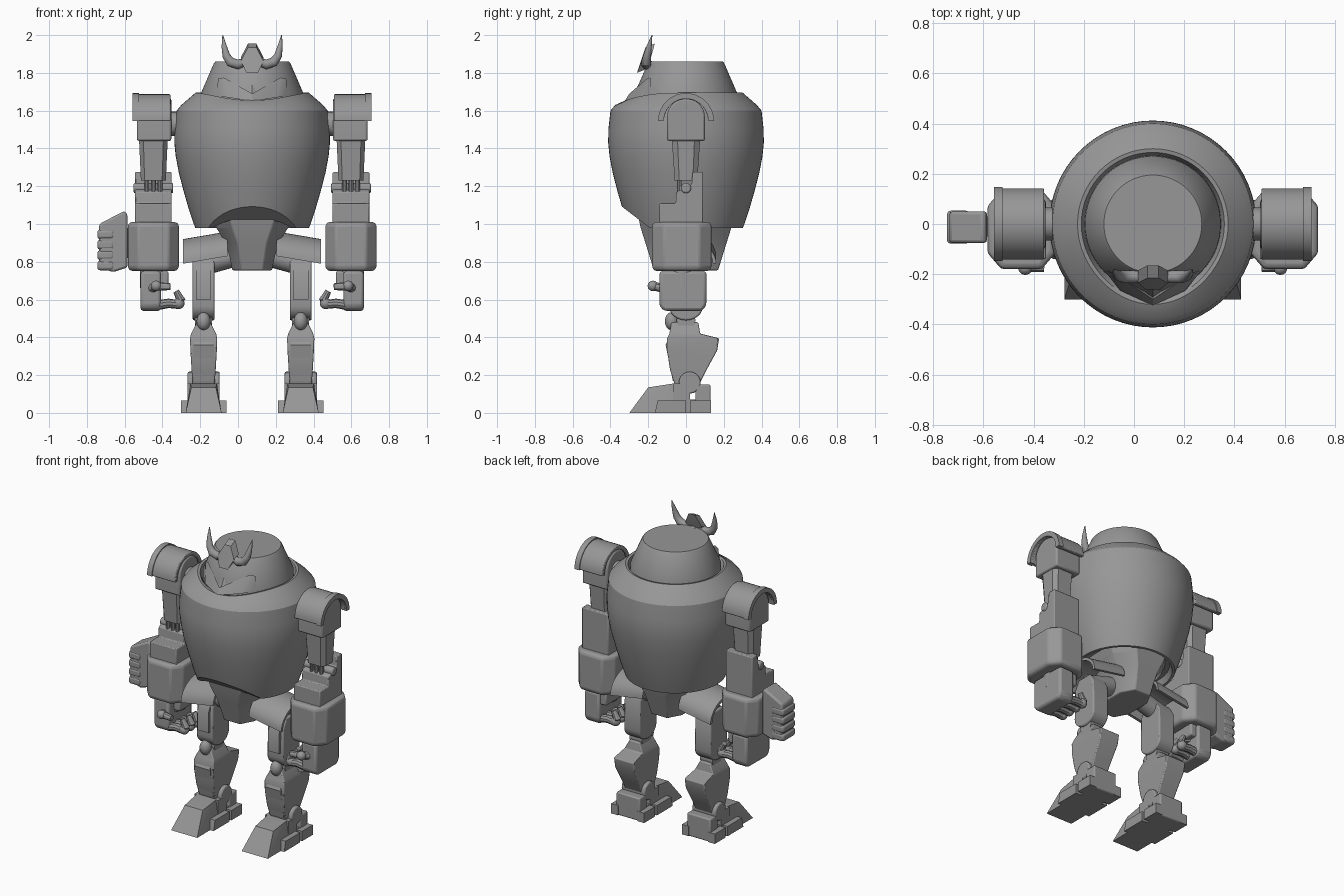
import bpy, bmesh, math
from mathutils import Vector

if "Cube" in bpy.data.objects:
    bpy.data.objects.remove(bpy.data.objects["Cube"])

C = 0.075          # body axis in x
grey = bpy.data.materials.new("metal grey")
grey.diffuse_color = (0.31, 0.31, 0.31, 1)
grey.use_nodes = True
grey.node_tree.nodes["Principled BSDF"].inputs["Base Color"].default_value = grey.diffuse_color


def finish(name, bm, bevel=0.0, segments=2):
    bmesh.ops.recalc_face_normals(bm, faces=bm.faces)
    me = bpy.data.meshes.new(name)
    bm.to_mesh(me)
    bm.free()
    me.materials.append(grey)
    ob = bpy.data.objects.new(name, me)
    bpy.context.collection.objects.link(ob)
    if bevel:
        m = ob.modifiers.new("bevel", 'BEVEL')
        m.width, m.segments, m.limit_method = bevel, segments, 'ANGLE'
    return ob


def hull(name, pts, bevel=0.0, segments=2):
    bm = bmesh.new()
    for p in pts:
        bm.verts.new(p)
    r = bmesh.ops.convex_hull(bm, input=bm.verts)
    bmesh.ops.delete(bm, geom=list({g for g in r["geom_interior"] if isinstance(g, bmesh.types.BMVert)}), context='VERTS')
    bmesh.ops.dissolve_limit(bm, angle_limit=0.01, verts=bm.verts, edges=bm.edges)
    return finish(name, bm, bevel, segments)


def box(name, x, y, z, bevel=0.0, segments=2):
    return hull(name, [(a, b, c) for a in x for b in y for c in z], bevel, segments)


def loft(name, rings, bevel=0.0):
    """Bridge rings holding the same number of points, with capped ends."""
    bm = bmesh.new()
    vs = [[bm.verts.new(p) for p in r] for r in rings]
    n = len(vs[0])
    for a, b in zip(vs, vs[1:]):
        for i in range(n):
            bm.faces.new((a[i], a[(i + 1) % n], b[(i + 1) % n], b[i]))
    bm.faces.new(vs[0])
    bm.faces.new(vs[-1])
    return finish(name, bm, bevel)


def prism(name, profile, xa, xb, shear=0.0, bevel=0.0):
    """Extrude a (y, z) profile along x."""
    return loft(name, [[(x, y, z + shear * abs(x - xa)) for y, z in profile] for x in (xa, xb)], bevel)


def rod(name, a, b, r1, r2=None, n=20, bevel=0.0):
    return tube(name, [a, b], [r1, r1 if r2 is None else r2], n, bevel)


def tube(name, path, radii, n=14, bevel=0.0):
    path = [Vector(p) for p in path]
    rings = []
    for i, p in enumerate(path):
        d = (path[min(i + 1, len(path) - 1)] - path[max(i - 1, 0)]).normalized()
        u = d.cross(Vector((0, 1, 0) if abs(d.y) < 0.9 else (0, 0, 1))).normalized()
        v = d.cross(u)
        rings.append([p + radii[i] * (u * math.cos(t * math.tau / n) + v * math.sin(t * math.tau / n)) for t in range(n)])
    return loft(name, rings, bevel)


def ball(name, p, r, squash=1.0):
    bm = bmesh.new()
    bmesh.ops.create_uvsphere(bm, u_segments=20, v_segments=12, radius=r)
    for v in bm.verts:
        v.co = Vector((v.co.x, v.co.y, v.co.z * squash)) + Vector(p)
    return finish(name, bm)


def circle(r, z, n=64):
    return [(C + r * math.sin(i * math.tau / n), -r * math.cos(i * math.tau / n), z) for i in range(n)]


def arch(ry, rz, zc, thick, yc=0.0, n=20):
    """Half-ring (y, z) profile."""
    a = [math.pi * i / n for i in range(n + 1)]
    return [(yc + ry * math.cos(t), zc + rz * math.sin(t)) for t in a] + \
           [(yc + (ry - thick) * math.cos(t), zc + (rz - thick) * math.sin(t)) for t in reversed(a)]


# Torso shell: lathe with a dipped front rim and a slanted front cut
rings = [circle(r, z) for r, z in [
    (0.20, 1.03), (0.27, 1.02), (0.285, 0.98), (0.302, 0.98), (0.333, 1.07), (0.362, 1.17), (0.388, 1.27),
    (0.405, 1.36), (0.412, 1.43), (0.411, 1.50), (0.400, 1.60), (0.375, 1.63), (0.300, 1.695),
    (0.285, 1.692), (0.270, 1.64), (0.20, 1.63)]]
for ring in rings:
    for i, (x, y, z) in enumerate(ring):
        if z > 1.69:
            f = max(0.0, math.cos(i * math.tau / 64)) ** 3
            ring[i] = (x, y - 0.02 * f, z - 0.04 * f)
shell = loft("torso_shell", rings)
bm = bmesh.new()
bm.from_mesh(shell.data)
bmesh.ops.bisect_plane(bm, geom=bm.verts[:] + bm.edges[:] + bm.faces[:], plane_co=(0, -0.2, 0.985),
                       plane_no=(0, -0.10, -0.13), clear_outer=True)
bmesh.ops.holes_fill(bm, edges=[e for e in bm.edges if e.is_boundary], sides=0)
bmesh.ops.recalc_face_normals(bm, faces=bm.faces)
bm.to_mesh(shell.data)
bm.free()

# Head dome, face wedge and jaw ridges
loft("head_dome", [circle(0.272, 1.63), circle(0.27, 1.695), circle(0.203, 1.85), circle(0.195, 1.86)])
hull("face_wedge", [(C, -0.31, 1.64), (C, -0.215, 1.80)] +
     [(C + s * x, y, z) for s in (-1, 1) for x, y, z in [(0.16, -0.2, 1.66), (0.13, -0.19, 1.75), (0.07, -0.18, 1.82)]])
for s in (-1, 1):
    hull("cheek_ridge", [(C + s * x, y, z) for x, y, z in [
        (0.0, -0.325, 1.65), (0.0, -0.30, 1.69), (0.0, -0.28, 1.65),
        (0.18, -0.185, 1.77), (0.15, -0.20, 1.775), (0.19, -0.19, 1.68), (0.13, -0.265, 1.67)]])

# Horned crest
hull("crest", [(C + s * x, y + d, z + d * 0.4) for s in (-1, 1) for d in (0, 0.05) for x, y, z in [
    (0.022, -0.215, 1.935), (0.06, -0.235, 1.862), (0.03, -0.26, 1.80)]])
rod("crest_stem", (C, -0.21, 1.84), (C, -0.13, 1.82), 0.03, n=10)
for s in (-1, 1):
    tube("horn", [(C + s * x, y, z) for x, y, z in [
        (0.03, -0.21, 1.86), (0.075, -0.21, 1.845), (0.115, -0.21, 1.858), (0.137, -0.205, 1.89),
        (0.148, -0.195, 1.94), (0.156, -0.18, 2.0)]], [0.02, 0.026, 0.026, 0.021, 0.014, 0.002])


# Pelvis: chamfered taper
def octagon(w, d, z):
    return [(C + a * w, b * d, z) for a, b in [(1, -.5), (1, .5), (.55, 1), (-.55, 1), (-1, .5), (-1, -.5), (-.55, -1), (.55, -1)]]


loft("pelvis", [octagon(0.22, 0.255, 1.05), octagon(0.19, 0.24, 0.98), octagon(0.14, 0.215, 0.90),
                octagon(0.118, 0.19, 0.82), octagon(0.105, 0.17, 0.755)], 0.006)

for s in (-1, 1):
    # Arm
    A = C + s * 0.523
    X = lambda lo, hi: (A + s * lo, A + s * hi)   # negative is inward
    rod("shoulder_axle", (C + s * 0.34, 0, 1.53), (A, 0, 1.53), 0.065)
    prism("shoulder_pad", arch(0.142, 0.142, 1.545, 0.025) , *X(-0.09, 0.10), bevel=0.005)
    prism("shoulder_pad_rim", arch(0.148, 0.148, 1.545, 0.03), *X(0.075, 0.11))
    head = [(0.1 * math.cos(t * math.pi / 16), 1.565 + 0.1 * math.sin(t * math.pi / 16)) for t in range(17)]
    prism("shoulder_block", head + [(-0.1, 1.44), (0.1, 1.44)], *X(-0.095, 0.088), bevel=0.01)
    loft("upper_arm", [[(A + a * w, b * d, z) for a, b in [(-1, -.6), (-.7, -1), (.7, -1), (1, -.6), (1, .6), (.7, 1), (-.7, 1), (-1, .6)]]
                       for w, d, z in [(0.066, 0.06, 1.23), (0.076, 0.075, 1.45)]])
    for dx in (-0.035, 0, 0.035):
        rod("elbow_rod", (A + dx, -0.035, 1.12), (A + dx, -0.035, 1.25), 0.013, n=10)
    rod("elbow_pin", (A - 0.105, 0, 1.19), (A + 0.105, 0, 1.19), 0.027, bevel=0.008)
    prism("elbow_bracket", [(-0.14, 1.0), (-0.14, 1.11), (-0.055, 1.11), (-0.05, 1.17), (0.03, 1.21), (0.035, 1.275),
                            (0.09, 1.275), (0.09, 1.0)], *X(-0.097, 0.097), bevel=0.006)
    loft("forearm", [[(A + a * w, -0.022 + b * d, z) for a, b in
                      [(-1, -.6), (-.6, -1), (.6, -1), (1, -.6), (1, .6), (.6, 1), (-.6, 1), (-1, .6)]]
                     for w, d, z in [(0.122, 0.145, 0.752), (0.135, 0.157, 0.77), (0.135, 0.157, 0.995), (0.122, 0.145, 1.01)]], 0.012)

    # Hand: palm, curled fingers, thumb
    rod("wrist", (A, -0.02, 0.66), (A, -0.02, 0.77), 0.07)
    prism("palm", [(-0.14, 0.565), (-0.115, 0.54), (0.085, 0.54), (0.108, 0.57), (0.108, 0.75), (-0.14, 0.75)],
          *X(-0.04, 0.068), bevel=0.015)
    box("palm_top", X(-0.08, 0.0), (-0.08, 0.09), (0.67, 0.75), 0.01)
    for k in range(4):
        y = -0.11 + k * 0.06
        tube("finger", [(A - s * x, y, z) for x, z in [(0.02, 0.57), (0.08, 0.58), (0.125, 0.575), (0.145, 0.60), (0.12, 0.645)]],
             [0.026, 0.025, 0.026, 0.024, 0.016], 10)
        ball("knuckle", (A - s * 0.135, y, 0.58), 0.03)
    tube("thumb", [(A - s * x, y, z) for x, y, z in [(-0.01, -0.12, 0.66), (0.02, -0.17, 0.67), (0.09, -0.175, 0.668)]],
         [0.025, 0.023, 0.018], 10)
    ball("thumb_joint", (A - s * 0.015, -0.175, 0.672), 0.028)

    # Hip: axle and flared fender
    L = C + s * 0.257
    rod("hip_axle", (C + s * 0.07, 0, 0.84), (L + s * 0.03, 0, 0.78), 0.06)
    prism("hip_fender", arch(0.17, 0.13, 0.83, 0.018, -0.01), C + s * 0.13, C + s * 0.365, shear=-0.17)

    # Leg: thigh, knee, shin, ankle
    arc = [(0.09 * math.cos(t * math.pi / 12), 0.565 - 0.075 * math.sin(t * math.pi / 12)) for t in range(13)]
    prism("thigh", arc + [(-0.085, 0.76), (-0.05, 0.82), (0.05, 0.82), (0.085, 0.76)], L - 0.058, L + 0.058, bevel=0.008)
    prism("thigh_plate", [(-0.105, 0.60), (-0.105, 0.73), (-0.08, 0.78), (0, 0.78), (0, 0.60)], L - 0.04, L + 0.04)
    rod("knee_pin", (L - 0.045, 0, 0.49), (L + 0.045, 0, 0.49), 0.05)
    ball("knee_cap", (L, -0.075, 0.485), 0.037, 1.3)
    loft("shin", [[(L - w, a, z - da), (L + w, a, z - da), (L + w, b, z), (L - w, b, z)] for w, a, b, z, da in [
        (0.058, -0.06, 0.07, 0.15, 0), (0.064, -0.085, 0.11, 0.23, 0), (0.070, -0.10, 0.165, 0.33, 0),
        (0.072, -0.10, 0.175, 0.395, 0.0), (0.066, -0.088, 0.075, 0.42, 0), (0.036, -0.076, 0.065, 0.48, 0)]], 0.006)
    hull("shin_plate", [(L + a * w, y, z) for a in (-1, 1) for w, y, z in [
        (0.05, -0.07, 0.17), (0.055, -0.108, 0.36), (0.05, -0.03, 0.17), (0.055, -0.05, 0.36), (0.045, -0.095, 0.385)]])
    rod("ankle", (L - 0.085, 0.02, 0.16), (L + 0.085, 0.02, 0.16), 0.058, bevel=0.008)

    # Foot: sloped toe, heel, side pads
    hull("foot_toe", [(L + a * w, y, z) for a in (-1, 1) for w, y, z in [
        (0.095, -0.30, 0), (0.065, -0.20, 0.135), (0.07, -0.07, 0.155), (0.07, 0.0, 0.155), (0.095, 0.0, 0)]])
    box("foot_arch", (L - 0.08, L + 0.08), (-0.02, 0.08), (0, 0.07))
    box("heel", (L - 0.085, L + 0.085), (0.05, 0.13), (0, 0.15), 0.008)
    for e in (-1, 1):
        hull("side_pad", [(L + e * w, y, z) for w in (0.07, 0.12) for y, z in [(-0.165, 0), (-0.15, 0.065), (0, 0.065), (0, 0)]])
        box("heel_pad", (L + e * 0.07, L + e * 0.12), (0.02, 0.132), (0, 0.065))
        box("ankle_guard", (L + e * 0.06, L + e * 0.085), (-0.07, 0.02), (0.06, 0.155))

# Spare fist mounted outside one forearm
hull("spare_fist", [(x, y, z) for y in (-0.075, 0.05) for x, z in [
    (-0.735, 1.0), (-0.60, 1.07), (-0.585, 1.05), (-0.585, 0.77), (-0.66, 0.745), (-0.735, 0.77)]], 0.012)
for k in range(4):
    z = 0.755 + k * 0.055
    box("fist_finger", (-0.745, -0.655), (-0.078, 0.053), (z, z + 0.05), 0.014)
box("fist_mount", (-0.60, -0.55), (-0.05, 0.03), (0.82, 0.98))

# Smooth shading with sharp edges kept
for ob in bpy.context.scene.objects:
    ob.select_set(True)
    bpy.context.view_layer.objects.active = ob
bpy.ops.object.shade_smooth_by_angle(angle=math.radians(30))
